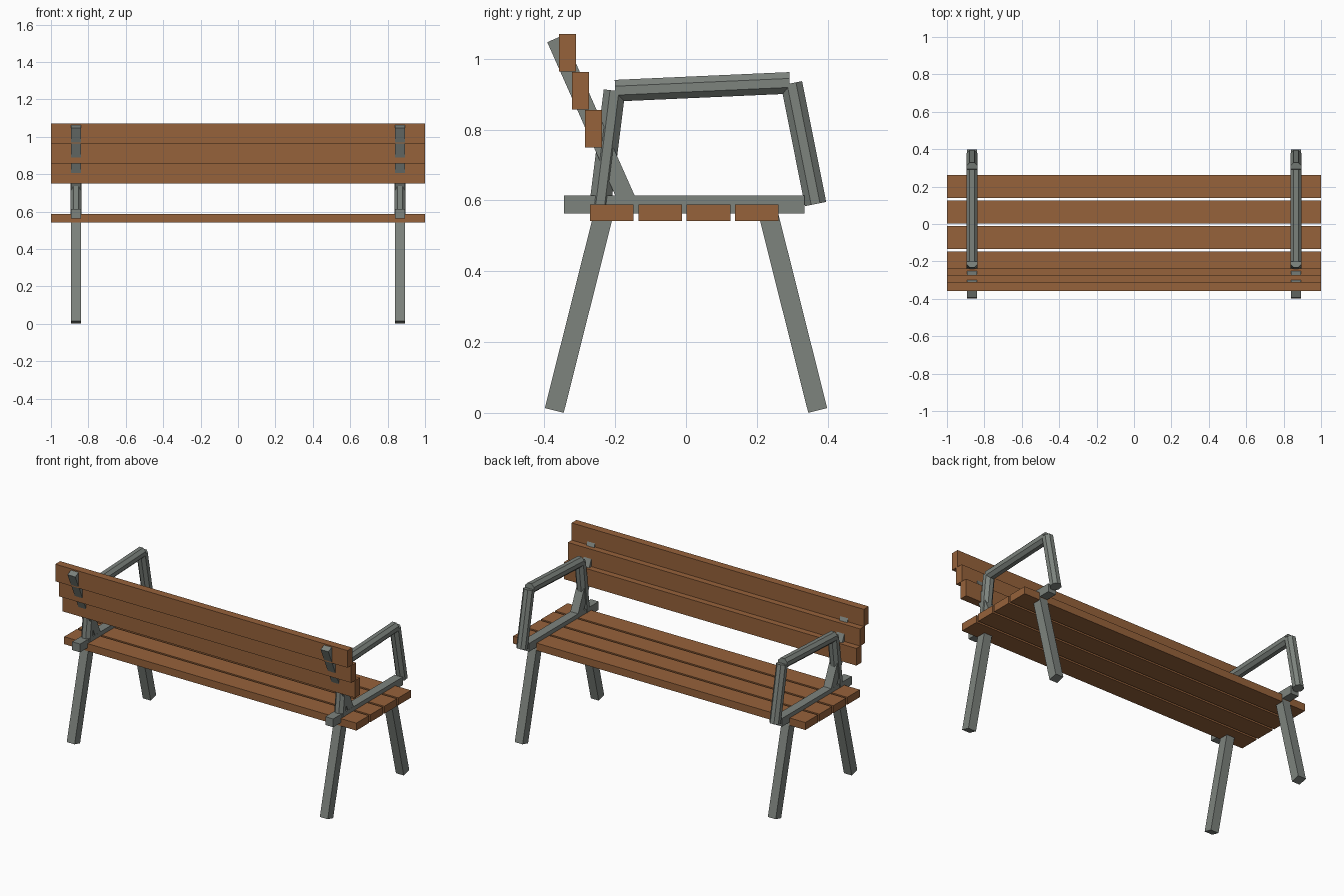
import bpy, math
from mathutils import Vector

if "Cube" in bpy.data.objects:
    bpy.data.objects.remove(bpy.data.objects["Cube"])


def material(name, rgb):
    m = bpy.data.materials.new(name)
    m.diffuse_color = (*rgb, 1.0)
    m.use_nodes = True
    m.node_tree.nodes["Principled BSDF"].inputs["Base Color"].default_value = m.diffuse_color
    return m


WOOD = material("brown wood", (0.305, 0.122, 0.043))
METAL = material("grey metal", (0.205, 0.228, 0.208))
FRAME_X = 0.866


def finish(name, mat):
    ob = bpy.context.object
    ob.name = name
    ob.data.name = name
    ob.data.materials.append(mat)
    return ob


def plank(name, y0, y1, z0, z1):
    bpy.ops.mesh.primitive_cube_add(size=1, location=(0, (y0 + y1) / 2, (z0 + z1) / 2))
    bpy.context.object.scale = (2.0, y1 - y0, z1 - z0)
    bpy.ops.object.transform_apply(location=False, rotation=False, scale=True)
    return finish(name, WOOD)


def place(x, a, b):
    """Centre, length and x-rotation for a bar running from a to b in the yz plane."""
    d = Vector((0, b[0] - a[0], b[1] - a[1]))
    mid = (x, (a[0] + b[0]) / 2, (a[1] + b[1]) / 2)
    return mid, d.length, math.atan2(-d.y, d.z)


def square_bar(name, x, a, b, wide, thick):
    mid, length, rot = place(x, a, b)
    bpy.ops.mesh.primitive_cube_add(size=1, location=mid, rotation=(rot, 0, 0))
    bpy.context.object.scale = (wide, thick, length)
    bpy.ops.object.transform_apply(location=False, rotation=False, scale=True)
    return finish(name, METAL)


def octagon_tube(name, x, a, b, across=0.061):
    mid, length, rot = place(x, a, b)
    bpy.ops.mesh.primitive_cylinder_add(
        vertices=8, radius=across / 2 / math.cos(math.pi / 8), depth=length, location=mid)
    ob = bpy.context.object
    # turn the flats towards the axes before tilting the tube
    ob.rotation_euler = (0, 0, math.pi / 8)
    bpy.ops.object.transform_apply(location=False, rotation=True, scale=False)
    ob.rotation_euler = (rot, 0, 0)
    return finish(name, METAL)


# seat planks
for i in range(4):
    y = -0.271 + i * 0.1365
    plank(f"seat_plank_{i + 1}", y, y + 0.123, 0.542, 0.588)

# stepped backrest planks
for i in range(3):
    y, z = -0.285 - i * 0.0365, 0.75 + i * 0.107
    plank(f"back_plank_{i + 1}", y, y + 0.048, z, z + 0.106)

# metal frame on each side
for side, x in (("left", -FRAME_X), ("right", FRAME_X)):
    square_bar(f"{side}_seat_beam", x, (-0.345, 0.588), (0.335, 0.588), 0.054, 0.051)
    for end, s in (("back", 1), ("front", -1)):
        square_bar(f"{side}_{end}_leg", x, (-0.372 * s, 0.007), (-0.226 * s, 0.588), 0.054, 0.055)
    square_bar(f"{side}_back_support", x, (-0.369, 1.057), (-0.161, 0.588), 0.053, 0.05)
    octagon_tube(f"{side}_arm_back_post", x, (-0.242, 0.59), (-0.202, 0.91))
    octagon_tube(f"{side}_armrest", x, (-0.2, 0.91), (0.293, 0.932))
    octagon_tube(f"{side}_arm_front_post", x, (0.298, 0.931), (0.366, 0.59))
